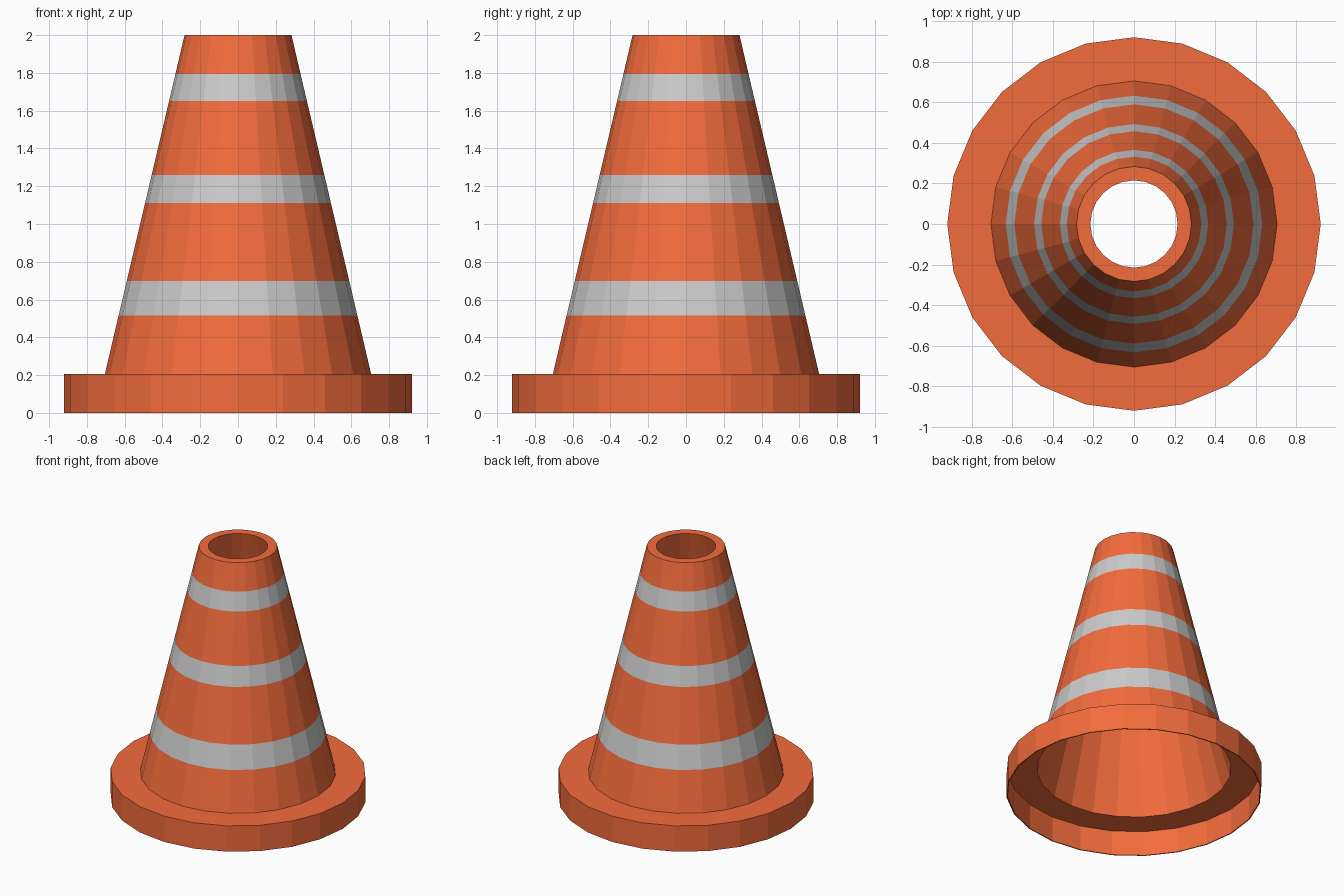
import bpy, bmesh
from math import cos, sin, pi

if "Cube" in bpy.data.objects:
    bpy.data.objects.remove(bpy.data.objects["Cube"])

SIDES = 24

orange = bpy.data.materials.new("orange_plastic")
orange.diffuse_color = (0.9, 0.15, 0.045, 1)
orange.use_nodes = True
orange.node_tree.nodes["Principled BSDF"].inputs["Base Color"].default_value = orange.diffuse_color
grey = bpy.data.materials.new("reflective_grey")
grey.diffuse_color = (0.6, 0.6, 0.6, 1)
grey.use_nodes = True
grey.node_tree.nodes["Principled BSDF"].inputs["Base Color"].default_value = grey.diffuse_color

Z0, Z1, R0, R1 = 0.205, 2.0, 0.705, 0.283


def cone_point(z):
    return (R0 + (R1 - R0) * (z - Z0) / (Z1 - Z0), z)


def revolve(name, profile, striped=()):
    """Spin a closed (radius, z) profile; listed segments become grey."""
    bm = bmesh.new()
    rings = [[bm.verts.new((r * cos(2 * pi * i / SIDES), r * sin(2 * pi * i / SIDES), z))
              for i in range(SIDES)] for r, z in profile]
    for k, low in enumerate(rings):
        high = rings[(k + 1) % len(rings)]
        for i in range(SIDES):
            j = (i + 1) % SIDES
            face = bm.faces.new((low[i], low[j], high[j], high[i]))
            face.material_index = 1 if k in striped else 0
    bmesh.ops.recalc_face_normals(bm, faces=bm.faces)
    mesh = bpy.data.meshes.new(name)
    bm.to_mesh(mesh)
    bm.free()
    mesh.materials.append(orange)
    mesh.materials.append(grey)
    obj = bpy.data.objects.new(name, mesh)
    bpy.context.collection.objects.link(obj)
    return obj


# Whole cone: thin skirt, flange, striped outer wall, top lip, hollow inside
heights = [Z0, 0.515, 0.697, 1.11, 1.26, 1.65, 1.793, Z1]
profile = [(0.92, 0), (0.92, Z0)]
profile += [cone_point(z) for z in heights]
profile += [(0.215, Z1), (0.70, 0.197), (0.912, 0.197), (0.912, 0)]
revolve("traffic_cone", profile, striped=(3, 5, 7))
